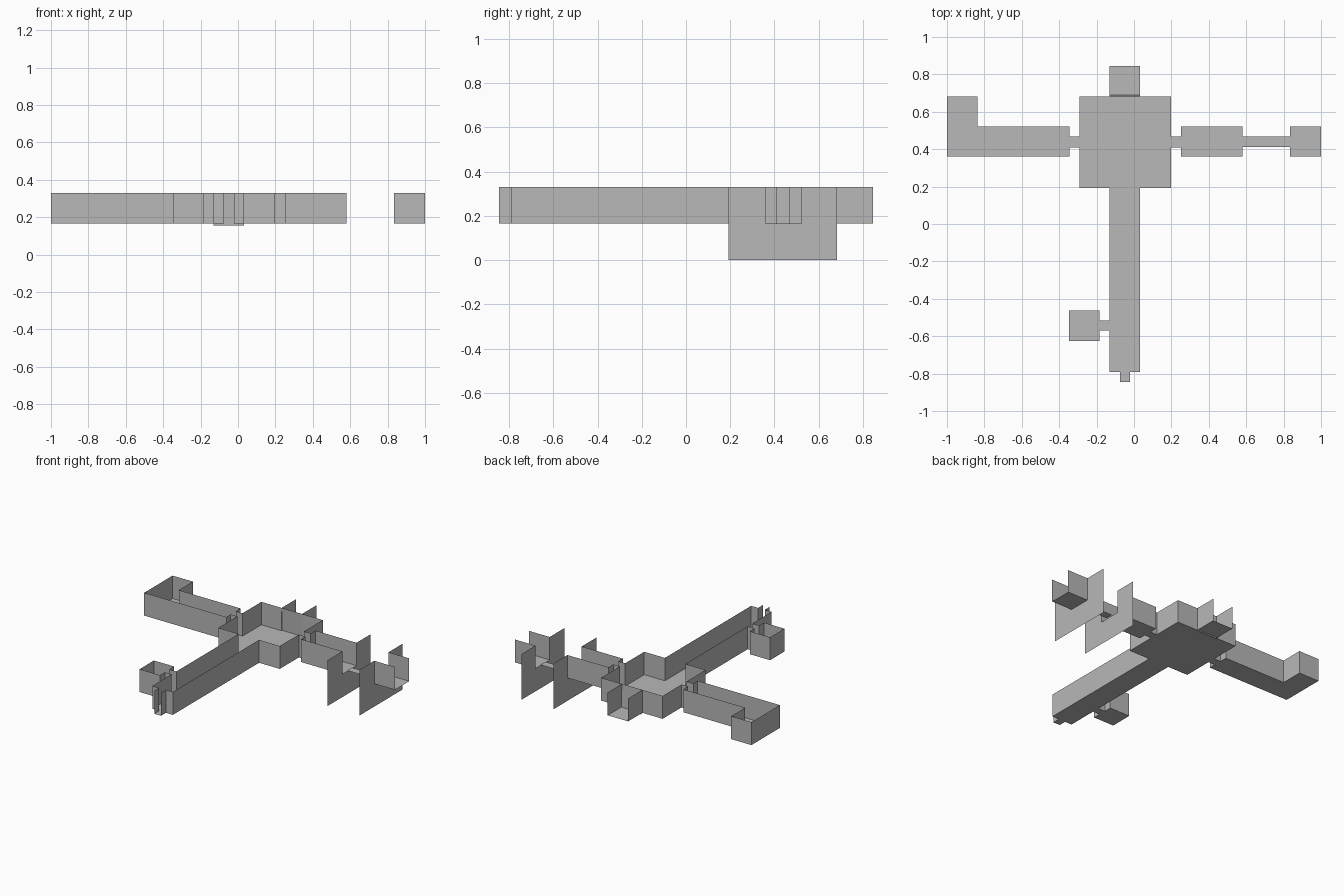
import bpy, bmesh

cube = bpy.data.objects.get("Cube")
if cube:
    bpy.data.objects.remove(cube, do_unlink=True)

FLOOR, TOP = 0.165, 0.33

grey = bpy.data.materials.new("plain_grey")
grey.use_nodes = True
colour = (0.48, 0.48, 0.48, 1)
grey.diffuse_color = colour
grey.node_tree.nodes["Principled BSDF"].inputs["Base Color"].default_value = colour


def make_object(name, polygons):
    """Build one flat-faced object from a list of polygons."""
    bm = bmesh.new()
    for poly in polygons:
        bm.faces.new([bm.verts.new(p) for p in poly])
    bmesh.ops.remove_doubles(bm, verts=bm.verts, dist=0.0005)
    mesh = bpy.data.meshes.new(name)
    bm.to_mesh(mesh)
    bm.free()
    mesh.materials.append(grey)
    obj = bpy.data.objects.new(name, mesh)
    bpy.context.collection.objects.link(obj)
    return obj


def floor(name, x0, x1, y0, y1, z=FLOOR):
    make_object(name + "_floor", [[(x0, y0, z), (x1, y0, z), (x1, y1, z), (x0, y1, z)]])


def walls(name, *paths):
    """Raise upright sheets along each plan path."""
    polys = []
    for path in paths:
        for (ax, ay), (bx, by) in zip(path, path[1:]):
            polys.append([(ax, ay, FLOOR), (bx, by, FLOOR), (bx, by, TOP), (ax, ay, TOP)])
    make_object(name + "_walls", polys)


def connector(name, x0, x1, y0, y1, along_x=True):
    """Short narrow link with a wall on each long side."""
    floor(name, x0, x1, y0, y1)
    if along_x:
        walls(name, [(x0, y0), (x1, y0)], [(x0, y1), (x1, y1)])
    else:
        walls(name, [(x0, y0), (x0, y1)], [(x1, y0), (x1, y1)])


# Shared plan lines
DOOR0, DOOR1 = 0.41, 0.468      # side doorways
HALL0, HALL1 = 0.36, 0.522      # side halls
WEST, EAST = -0.292, 0.198      # central room
SOUTH, NORTH = 0.193, 0.683
C0, C1 = -0.13, 0.033           # long corridor

# Central room: four corners broken by openings
floor("central_room", WEST, EAST, SOUTH, NORTH)
walls("central_room",
      [(C0, SOUTH), (WEST, SOUTH), (WEST, DOOR0)],
      [(WEST, DOOR1), (WEST, NORTH), (C0, NORTH)],
      [(C1, NORTH), (EAST, NORTH), (EAST, DOOR1)],
      [(EAST, DOOR0), (EAST, SOUTH), (C1, SOUTH)])

# Back alcove, open at its far end, with a slightly leaning door sheet
floor("back_alcove", C0, C1, NORTH, 0.845)
walls("back_alcove", [(C0, NORTH), (C0, 0.845)], [(C1, NORTH), (C1, 0.845)])
make_object("back_door", [[(C0, 0.69, 0.155), (C1, 0.69, 0.155),
                           (C1, 0.683, TOP), (C0, 0.683, TOP)]])

# Right hall with its bent end
connector("right_link", -0.345, WEST, DOOR0, DOOR1)
floor("right_hall", -1, -0.345, HALL0, HALL1)
floor("right_hall_bend", -1, -0.838, HALL1, NORTH)
walls("right_hall",
      [(-0.345, DOOR0), (-0.345, HALL0), (-1, HALL0), (-1, NORTH), (-0.838, NORTH),
       (-0.838, HALL1), (-0.345, HALL1), (-0.345, DOOR1)])

# Left hall
connector("left_link", EAST, 0.252, DOOR0, DOOR1)
floor("left_hall", 0.252, 0.58, HALL0, HALL1)
walls("left_hall",
      [(0.252, DOOR0), (0.252, HALL0), (0.58, HALL0)],
      [(0.252, DOOR1), (0.252, HALL1), (0.58, HALL1)])

# Bare walkway and open end room
floor("left_walkway", 0.58, 0.835, 0.413, DOOR1, 0.172)
floor("left_end_room", 0.835, 1, HALL0, HALL1)
walls("left_end_room", [(0.835, HALL0), (1, HALL0)], [(0.835, HALL1), (1, HALL1)])

# Tall partitions with a notch above floor level
for name, x in (("inner_partition", 0.58), ("outer_partition", 0.835)):
    polys = [[(x, SOUTH, 0), (x, NORTH, 0), (x, NORTH, FLOOR), (x, HALL1, FLOOR),
              (x, HALL0, FLOOR), (x, SOUTH, FLOOR)]]
    for y0, y1 in ((SOUTH, HALL0), (HALL1, NORTH)):
        polys.append([(x, y0, FLOOR), (x, y1, FLOOR), (x, y1, TOP), (x, y0, TOP)])
    make_object(name, polys)

# Long front corridor with a doorway in its right side
S_END, SIDE0, SIDE1 = -0.79, -0.57, -0.517
L0, L1 = -0.075, -0.022
floor("front_corridor", C0, C1, S_END, SOUTH)
walls("front_corridor",
      [(C0, SOUTH), (C0, SIDE1)],
      [(C0, SIDE0), (C0, S_END), (L0, S_END)],
      [(L1, S_END), (C1, S_END), (C1, SOUTH)])
connector("front_link", L0, L1, -0.845, S_END, along_x=False)

# Small side room off the corridor
connector("side_link", -0.185, C0, SIDE0, SIDE1)
floor("side_room", -0.347, -0.185, -0.625, -0.462)
walls("side_room",
      [(-0.185, SIDE0), (-0.185, -0.625), (-0.347, -0.625), (-0.347, -0.462),
       (-0.185, -0.462), (-0.185, SIDE1)])
